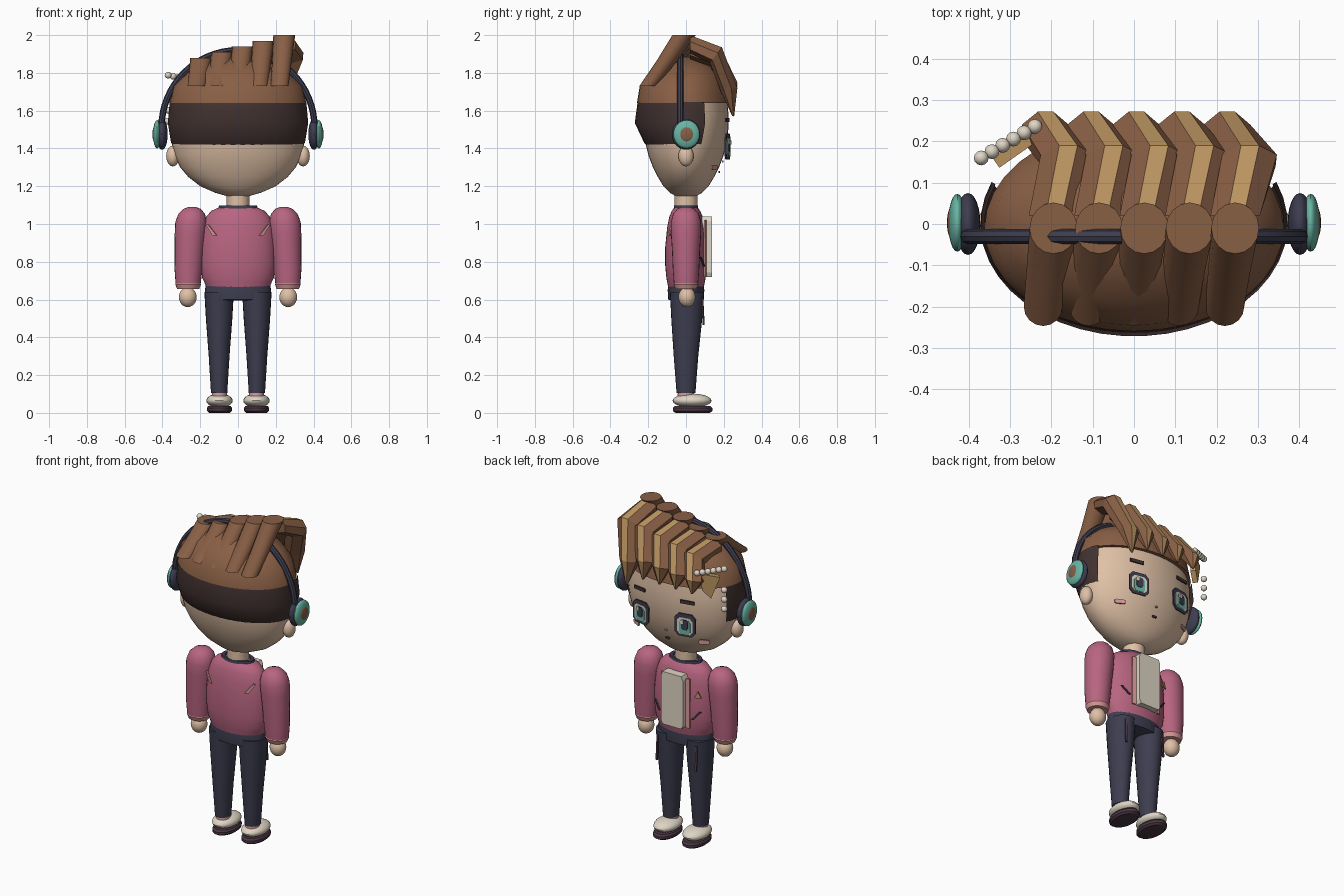
import bpy, bmesh, math
from mathutils import Vector, Matrix

if "Cube" in bpy.data.objects:
    bpy.data.objects.remove(bpy.data.objects["Cube"])


def material(name, *rgb):
    m = bpy.data.materials.new(name)
    m.use_nodes = True
    m.diffuse_color = (*rgb, 1)
    m.node_tree.nodes["Principled BSDF"].inputs["Base Color"].default_value = (*rgb, 1)
    return m


SKIN = material("skin", .74, .53, .38)
BROWN = material("hair_brown", .25, .115, .06)
DARK = material("shaved_hair", .055, .033, .031)
TAN = material("hair_highlight", .5, .3, .12)
NAVY = material("navy", .047, .047, .08)
TEAL = material("teal", .14, .46, .37)
ROSE = material("jacket_rose", .48, .13, .22)
PINK = material("light_pink", .68, .32, .31)
CREAM = material("cream", .74, .67, .56)
PLUM = material("plum", .075, .04, .06)


def finish(name, bm, mats, smooth=True):
    bmesh.ops.recalc_face_normals(bm, faces=bm.faces)
    me = bpy.data.meshes.new(name)
    bm.to_mesh(me)
    bm.free()
    for m in mats:
        me.materials.append(m)
    ob = bpy.data.objects.new(name, me)
    bpy.context.collection.objects.link(ob)
    if smooth:
        bpy.ops.object.select_all(action='DESELECT')
        ob.select_set(True)
        bpy.context.view_layer.objects.active = ob
        bpy.ops.object.shade_smooth_by_angle(angle=math.radians(35))
    return ob


def loft(name, rings, mats, closed=True, smooth=True, accent=None):
    """Skin rings of points; the strip at index accent takes the second material."""
    bm = bmesh.new()
    vs = [[bm.verts.new(p) for p in r] for r in rings]
    n = len(vs[0])
    for a, b in zip(vs, vs[1:]):
        for i in range(n if closed else n - 1):
            j = (i + 1) % n
            f = bm.faces.new((a[i], a[j], b[j], b[i]))
            f.material_index = int(i == accent)
    if closed:
        bm.faces.new(vs[0])
        bm.faces.new(vs[-1])
    return finish(name, bm, mats, smooth)


def ellipse(z, rx, ry, cx=0, cy=0, n=32, start=0, sweep=360):
    full = sweep == 360
    angles = [math.radians(start + sweep * i / (n if full else n - 1)) for i in range(n)]
    return [(cx + rx * math.cos(a), cy + ry * math.sin(a), z) for a in angles]


def turned(name, profile, mat, **kw):
    return loft(name, [ellipse(*p, **kw) for p in profile], [mat])


def ball(name, loc, size, mat, seg=24):
    bm = bmesh.new()
    bmesh.ops.create_uvsphere(bm, u_segments=seg, v_segments=seg // 2, radius=1,
                              matrix=Matrix.Translation(loc) @ Matrix.Diagonal((*size, 1)))
    return finish(name, bm, [mat])


def plate(name, loc, outline, mat, turn=0, depth=.008, pitch=0):
    """Upright plate from an x, z outline, turned about z and pitched about x."""
    bm = bmesh.new()
    f = bm.faces.new([bm.verts.new((x, 0, z)) for x, z in outline])
    ext = bmesh.ops.extrude_face_region(bm, geom=[f])["geom"]
    bmesh.ops.translate(bm, verts=[v for v in ext if isinstance(v, bmesh.types.BMVert)],
                        vec=(0, depth, 0))
    bm.transform(Matrix.Translation(loc) @ Matrix.Rotation(math.radians(turn), 4, 'Z')
                 @ Matrix.Rotation(math.radians(pitch), 4, 'X'))
    return finish(name, bm, [mat], False)


def octagon(w, h, c=.35):
    k = 1 - c
    return [(x * w, z * h) for x, z in
            ((-k, -1), (k, -1), (1, -k), (1, k), (k, 1), (-k, 1), (-1, k), (-1, -k))]


def box(w, h, skew=0):
    return [(-w - skew, -h), (w - skew, -h), (w + skew, h), (-w + skew, h)]


# Head, neck, shaved sides and hair cap
turned("head", [(1.145, .05, .05), (1.165, .12, .085), (1.2, .2, .12), (1.25, .264, .15),
                (1.3, .306, .175), (1.36, .335, .198), (1.42, .35, .213), (1.5, .36, .224),
                (1.58, .357, .225), (1.68, .33, .215)], SKIN, n=40)
turned("neck", [(1.07, .06, .06), (1.16, .06, .06)], SKIN)
arc = dict(start=158, sweep=224, n=28)
loft("shaved_hair", [ellipse(1.405, .336, .2, **arc), ellipse(1.43, .355, .222, **arc),
                     ellipse(1.535, .372, .272, **arc), ellipse(1.645, .362, .257, **arc)],
     [DARK], closed=False)
turned("hair_cap", [(1.64, .362, .25, 0, -.01), (1.73, .342, .235, 0, -.01),
                    (1.8, .272, .19), (1.85, .185, .13), (1.88, .09, .07), (1.885, .02, .02)],
       BROWN, n=36)

# Swept hair strands: a tube rising from the back, then a folded lock over the brow
SECTION = ((-.02, 0), (.022, 0), (.063, -.035), (.06, -.08), (0, -.1), (-.06, -.08), (-.063, -.035))
for i in range(5):
    x, xb = -.195 + .11 * i, -.22 + .11 * i
    top, tip = 1.88 + .03 * i, (1.57 if i == 4 else 1.63)
    loft(f"hair_tube_{i + 1}", [ellipse(1.73, .047, .047, xb, -.2, 16),
                                ellipse((1.73 + top) / 2, .052, .055, (x + xb) / 2, -.1, 16),
                                ellipse(top, .058, .062, x, -.01, 16)], [BROWN])
    rings = []
    for dx, y, f, ny, nz, s in ((0, .02, 0, 0, 1, .95), (.035, .19, .15, .6, .8, 1.05),
                                (-.02, .272, .65, 1, .15, .9), (-.02, .255, 1, 1, -.1, .1)):
        c = Vector((x + dx, y, top + f * (tip - top)))
        rings.append([c + Vector((u, v * ny, v * nz)) * s for u, v in SECTION])
    loft(f"hair_lock_{i + 1}", rings, [BROWN, TAN], smooth=False, accent=0)
plate("side_tuft", (-.285, .165, 1.7), [(-.05, .03), (.06, .05), (.05, -.05), (.0, -.1)], TAN,
      turn=35, depth=.03)

# Bead hair chain
for i in range(6):
    t = i / 5
    ball(f"chain_bead_{i + 1}", (-.24 - .13 * t, .236 - .076 * t, 1.758 + .03 * t),
         (.018,) * 3, CREAM, 12)
for i in range(3):
    ball(f"hanging_bead_{i + 1}", (-.37, .16, 1.66 - .058 * i), (.018,) * 3, CREAM, 12)

# Headphone band
band = []
for i in range(33):
    a = math.pi * i / 32
    d = Vector((math.cos(a), 0, math.sin(a)))
    c = Vector((.405 * d.x, -.03, 1.51 + .41 * d.z))
    band.append([c + d * .017 * math.cos(b) + Vector((0, .018 * math.sin(b), 0))
                 for b in (math.tau * k / 8 for k in range(8))])
loft("headphone_band", band, [NAVY])

# Paired parts
for side, s in (("left", 1), ("right", -1)):
    ball(f"{side}_ear", (s * .345, 0, 1.36), (.035, .04, .055), SKIN)
    ball(f"{side}_ear_pad", (s * .402, 0, 1.475), (.03, .075, .082), NAVY)
    ball(f"{side}_ear_cup", (s * .428, .003, 1.475), (.022, .07, .075), TEAL)
    ball(f"{side}_cup_centre", (s * .442, .003, 1.475), (.011, .038, .042), BROWN)

    # Eye layers, brow and cheek
    turn = -s * 11
    eye = Matrix.Translation((s * .148, .216, 1.41)) @ Matrix.Rotation(math.radians(turn), 4, 'Z')
    for k, (part, dx, dz, w, h, mat) in enumerate((
            ("outline", 0, 0, .062, .068, NAVY), ("white", 0, -.004, .047, .05, CREAM),
            ("iris", 0, -.01, .034, .042, TEAL), ("pupil", 0, .004, .02, .03, NAVY),
            ("glint", .014, .022, .009, .012, CREAM))):
        plate(f"{side}_eye_{part}", eye @ Vector((dx, .003 * k, dz)), octagon(w, h), mat, turn)
    plate(f"{side}_brow", (s * .16, .214, 1.55), box(.042, .01), DARK, turn)
    plate(f"{side}_cheek", (s * .225, .146, 1.3), octagon(.03, .013), PINK, -s * 28)

    # Sleeve, cuff and hand
    turned(f"{side}_sleeve", [(1.09, .02, .02, s * .243), (1.08, .045, .045, s * .243),
                              (1.055, .07, .068, s * .245), (1.01, .084, .08, s * .248),
                              (.95, .083, .08, s * .252), (.86, .078, .074, s * .257),
                              (.76, .074, .07, s * .262), (.68, .066, .064, s * .264)], ROSE, n=24)
    turned(f"{side}_cuff", [(.69, .064, .062, s * .264), (.68, .068, .066, s * .264),
                            (.655, .058, .056, s * .264)], PINK, n=24)
    ball(f"{side}_hand", (s * .266, .005, .613), (.047, .045, .053), SKIN)

    # Trouser leg, sock and shoe
    turned(f"{side}_leg", [(.64, .078, .09, s * .1, .005), (.5, .07, .082, s * .1, .004),
                           (.3, .055, .065, s * .1), (.105, .043, .05, s * .1)], NAVY, n=24)
    turned(f"{side}_sock", [(.13, .038, .042, s * .098), (.08, .04, .045, s * .098)], PINK, n=20)
    ball(f"{side}_shoe", (s * .098, .032, .065), (.07, .103, .037), CREAM)
    turned(f"{side}_sole", [(0, .055, .09, s * .098, .035), (.01, .066, .105, s * .098, .035),
                            (.025, .067, .105, s * .098, .035), (.036, .06, .095, s * .098, .035)],
           PLUM, n=28)
    plate(f"{side}_thigh_seam", (s * .13, .086, .54), box(.006, .075), PLUM, -s * 15, pitch=3)

    # Jacket details
    plate(f"{side}_back_mark", (s * .142, -.087, .968),
          [(-s * .032, -.03), (-s * .008, -.03), (s * .03, .025), (s * .02, .03)],
          PINK, s * 25)
    plate(f"{side}_pocket", (s * .13, .083, .8), box(.006, .024, s * .022), NAVY, -s * 24)
    plate(f"{side}_jacket_edge", (s * .084, .098, .87), box(.012, .15), PINK, -s * 12, .008)

# Torso
turned("jacket", [(1.088, .1, .06), (1.07, .14, .075), (1.04, .168, .088), (.98, .188, .1),
                  (.88, .198, .11), (.78, .198, .11), (.715, .19, .104), (.695, .18, .1),
                  (.665, .168, .094)], ROSE, n=36)
turned("collar", [(1.078, .106, .066), (1.098, .1, .062), (1.098, .08, .05), (1.08, .07, .045)], NAVY)
turned("hips", [(.7, .165, .09), (.65, .176, .097), (.6, .172, .094), (.595, .1, .07)], NAVY)
plate("shirt_front", (0, .085, .88), octagon(.074, .16, .15), CREAM, depth=.052)
plate("chest_badge", (-.14, .084, .93), [(-.02, -.018), (.02, -.018), (0, .022)], TAN, 24)

# Nose and mouth
plate("nose", (0, .19, 1.33), octagon(.007, .005), PINK)
plate("mouth", (0, .172, 1.275), octagon(.014, .006), PLUM)
